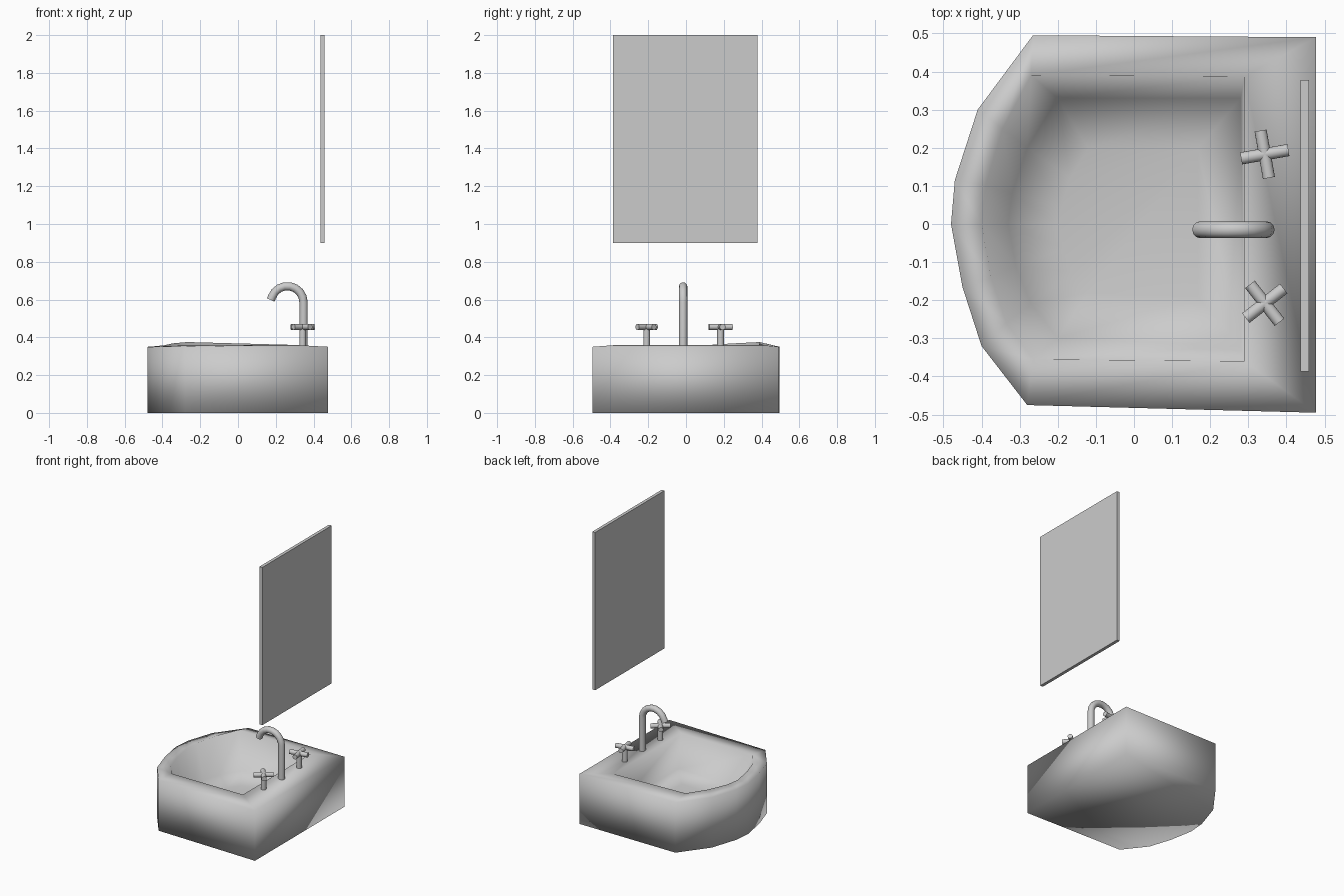
import bpy, bmesh, math
from mathutils import Vector, Matrix

if "Cube" in bpy.data.objects:
    bpy.data.objects.remove(bpy.data.objects["Cube"])


def finish(name, bm, angle=None):
    bmesh.ops.recalc_face_normals(bm, faces=bm.faces)
    me = bpy.data.meshes.new(name)
    bm.to_mesh(me)
    bm.free()
    ob = bpy.data.objects.new(name, me)
    bpy.context.collection.objects.link(ob)
    if angle is not None:
        for p in me.polygons:
            p.use_smooth = True
        if angle < 180:
            me.set_sharp_from_angle(angle=math.radians(angle))
    return ob


def rod(bm, a, b, r, n=16):
    a, b = Vector(a), Vector(b)
    d = b - a
    m = Matrix.Translation((a + b) / 2) @ d.to_track_quat('Z', 'Y').to_matrix().to_4x4()
    bmesh.ops.create_cone(bm, cap_ends=True, segments=n, radius1=r, radius2=r,
                          depth=d.length, matrix=m)


# Basin: outline rings running from the base over the rim into the bowl
outline = [(.477, -.495), (.477, .49), (-.265, .495), (-.41, .30), (-.47, .115),
           (-.48, 0), (-.45, -.165), (-.40, -.32), (-.28, -.475)]
lip = [(.29, -.36, .36), (.29, .387, .36), (-.27, .39, .375), (-.345, .25, .368),
       (-.39, .10, .358), (-.40, 0, .355), (-.375, -.14, .355), (-.335, -.26, .355),
       (-.265, -.355, .357)]
floor = [(.28, -.32), (.28, .33), (-.20, .33), (-.28, .2), (-.32, .08),
         (-.33, 0), (-.31, -.11), (-.27, -.21), (-.20, -.30)]
bm = bmesh.new()
rings = [[bm.verts.new(c) for c in ring] for ring in (
    [(x, y, 0) for x, y in outline],
    [(x, y, .35) for x, y in outline],
    lip,
    [(x, y, .13) for x, y in floor],
    [(x * .6, y * .6, .10) for x, y in floor])]
for lo, hi in zip(rings, rings[1:]):
    for i in range(len(lo)):
        j = (i + 1) % len(lo)
        bm.faces.new((lo[i], lo[j], hi[j], hi[i]))
bm.faces.new(rings[0][::-1])
bm.faces.new(rings[-1])
finish("basin", bm, 180)

# Spout: bent pipe with an arched top
pts = [(.347, .34), (.347, .585)]
pts += [(.261 + .086 * math.cos(math.radians(t)), .585 + .086 * math.sin(math.radians(t)))
        for t in range(20, 161, 20)]
pts.append((.173, .598))
cu = bpy.data.curves.new("spout", 'CURVE')
cu.dimensions = '3D'
cu.bevel_depth = .022
cu.bevel_resolution = 4
cu.use_fill_caps = True
sp = cu.splines.new('POLY')
sp.points.add(len(pts) - 1)
for p, (x, z) in zip(sp.points, pts):
    p.co = (x, -.015, z, 1)
sp.use_smooth = True
bpy.context.collection.objects.link(bpy.data.objects.new("spout", cu))

# Tap handles: stem with crossed bars
for name, y, turn in (("left_tap", .183, 10), ("right_tap", -.208, 38)):
    bm = bmesh.new()
    c = Vector((.343, y, .455))
    rod(bm, (c.x, c.y, .34), (c.x, c.y, .465), .018)
    for a in (turn, turn + 90):
        d = Vector((math.cos(math.radians(a)), math.sin(math.radians(a)), 0)) * .063
        rod(bm, c - d, c + d, .016)
    finish(name, bm, 40)

# Wall mirror: thin slab
bm = bmesh.new()
bmesh.ops.create_cube(bm, size=1, matrix=Matrix.Translation((.448, -.005, 1.45))
                      @ Matrix.Diagonal((.022, .765, 1.1, 1)))
finish("mirror", bm)
